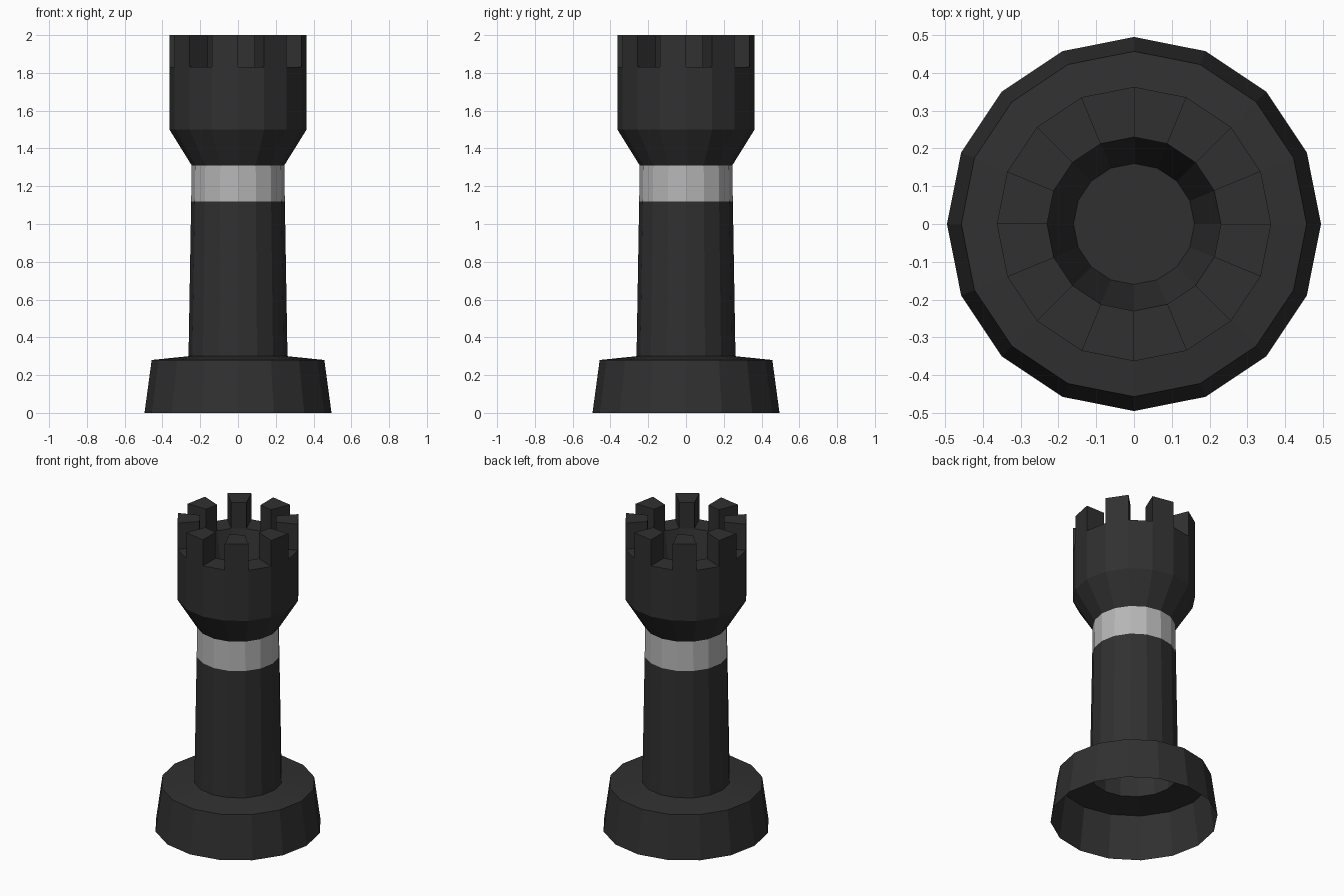
import bpy, bmesh, math

if "Cube" in bpy.data.objects:
    bpy.data.objects.remove(bpy.data.objects["Cube"])

SIDES = 16


def material(name, rgb):
    m = bpy.data.materials.new(name)
    m.diffuse_color = (*rgb, 1)
    m.use_nodes = True
    m.node_tree.nodes["Principled BSDF"].inputs["Base Color"].default_value = m.diffuse_color
    return m


black = material("charcoal black", (0.03, 0.03, 0.03))
silver = material("light grey", (0.47, 0.47, 0.47))


def lathe(bm, profile, cap=False):
    """Revolve (radius, height) points; returns the face bands in profile order."""
    rings = [[bm.verts.new((r * math.cos(k * math.tau / SIDES),
                            r * math.sin(k * math.tau / SIDES), z))
              for k in range(SIDES)] for r, z in profile]
    bands = []
    for a, b in zip(rings, rings[1:]):
        bands.append([bm.faces.new((a[k], a[(k + 1) % SIDES],
                                    b[(k + 1) % SIDES], b[k]))
                      for k in range(SIDES)])
    if cap:
        bm.faces.new(rings[-1])
    return bands


def finish(name, bm, mat):
    mesh = bpy.data.meshes.new(name)
    bm.to_mesh(mesh)
    bm.free()
    mesh.materials.append(mat)
    bpy.context.collection.objects.link(bpy.data.objects.new(name, mesh))


# Hollow foot, column and collar
for name, profile, mat in (
    ("foot", [(0.495, 0), (0.457, 0.28), (0.262, 0.30)], black),
    ("column", [(0.262, 0.30), (0.248, 1.12)], black),
    ("collar", [(0.248, 1.12), (0.245, 1.31)], silver),
):
    bm = bmesh.new()
    lathe(bm, profile)
    finish(name, bm, mat)

# Flared head with a sunken well
bm = bmesh.new()
bands = lathe(bm, [(0.245, 1.31), (0.363, 1.50), (0.363, 1.83),
                   (0.23, 1.83), (0.16, 1.50)], cap=True)

# Battlements: every second rim face is raised
raised = bmesh.ops.extrude_discrete_faces(bm, faces=bands[2][1::2])["faces"]
for f in raised:
    # walls around each raised block
    verts = list(f.verts)
    walls = {e for e in f.edges}
    if all(len(e.link_faces) == 1 for e in walls):
        base = [bm.verts.new(v.co) for v in verts]
        for i in range(len(verts)):
            j = (i + 1) % len(verts)
            bm.faces.new((base[i], base[j], verts[j], verts[i]))
    for v in verts:
        v.co.z = 2.0
finish("battlement_head", bm, black)
